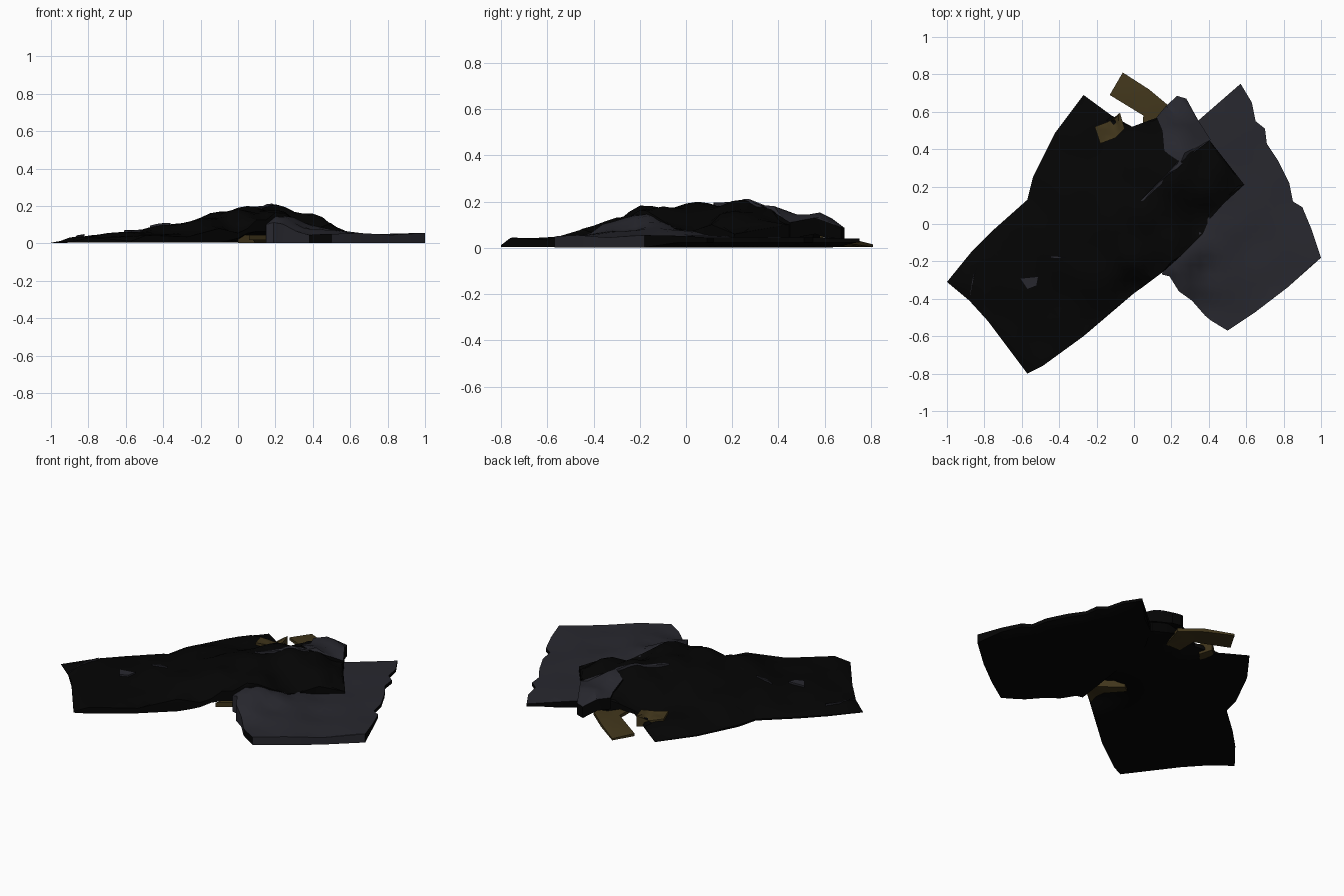
import bpy, bmesh, math
from mathutils import Vector
from mathutils.geometry import delaunay_2d_cdt, intersect_point_line

if "Cube" in bpy.data.objects:
    bpy.data.objects.remove(bpy.data.objects["Cube"])


def material(name, rgb):
    m = bpy.data.materials.new(name)
    m.diffuse_color = (*rgb, 1)
    m.use_nodes = True
    m.node_tree.nodes["Principled BSDF"].inputs["Base Color"].default_value = m.diffuse_color
    return m


BLACK = material("black cloth", (0.0013, 0.0013, 0.0013))
GREY = material("slate lining", (0.021, 0.021, 0.028))
BROWN = material("brown leather", (0.052, 0.036, 0.011))


def drape(points, power=3.2):
    """Height field blended from a few (x, y, z) control points."""
    def h(x, y):
        total = weight = 0.0
        for px, py, pz in points:
            w = 1 / (math.hypot(x - px, y - py) + 0.02) ** power
            total += w * pz
            weight += w
        return total / weight
    return h


def edge_blend(outline, x, y, width):
    """0 on the outline, rising to 1 at the given distance inside it."""
    p, best = Vector((x, y)), 9.0
    for a, b in zip(outline, outline[1:] + outline[:1]):
        q, t = intersect_point_line(p, Vector(a), Vector(b))
        q = Vector(a).lerp(Vector(b), min(max(t, 0), 1))
        best = min(best, (p - q).length)
    return min(best / width, 1)


def cloth(name, outline, top, bottom, top_mat, side_mat, step=0.05, lit_side=None):
    """Closed cloth layer: outline filled with a draped top and a lower face."""
    pts = [Vector(p) for p in outline]
    n = len(pts)
    edges = [(i, (i + 1) % n) for i in range(n)]
    xs, ys = [p.x for p in pts], [p.y for p in pts]
    for i in range(1, int((max(xs) - min(xs)) / step) + 1):
        for j in range(1, int((max(ys) - min(ys)) / step) + 1):
            pts.append(Vector((min(xs) + i * step + 0.0013, min(ys) + j * step + 0.0007)))
    vs, _, fs, *_ = delaunay_2d_cdt(pts, edges, [], 1, 1e-5)
    bm = bmesh.new()
    up, low, count = {}, {}, {}
    for f in fs:
        for i in f:
            if i not in up:
                x, y = vs[i]
                zt = top(x, y)
                up[i] = bm.verts.new((x, y, zt))
                low[i] = bm.verts.new((x, y, min(bottom(x, y), zt - 0.002)))
        for a, b in zip(f, list(f[1:]) + [f[0]]):
            count[(a, b)] = 1
        bm.faces.new([up[i] for i in f])
        bm.faces.new([low[i] for i in reversed(f)]).material_index = 1
    for a, b in count:
        if (b, a) not in count:
            side = bm.faces.new((up[b], up[a], low[a], low[b]))
            mid = (vs[a] + vs[b]) / 2
            side.material_index = 0 if lit_side and lit_side(mid) else 1
    bmesh.ops.recalc_face_normals(bm, faces=bm.faces)
    me = bpy.data.meshes.new(name)
    bm.to_mesh(me)
    bm.free()
    me.materials.append(top_mat)
    me.materials.append(side_mat)
    ob = bpy.data.objects.new(name, me)
    bpy.context.collection.objects.link(ob)
    bpy.ops.object.select_all(action='DESELECT')
    bpy.context.view_layer.objects.active = ob
    ob.select_set(True)
    bpy.ops.object.shade_smooth_by_angle(angle=math.radians(35))


# Upper black cloth: long diagonal body with a flap at the back left
black_out = [
    (-1, -.31), (-.88, -.41), (-.78, -.52), (-.57, -.8), (-.49, -.76), (-.27, -.6),
    (0, -.37), (.05, -.335), (.1, -.297), (.15, -.26), (.25, -.17), (.37, -.05),
    (.40, .02), (.48, .11), (.59, .21), (.41, .44), (.33, .55), (.16, .58),
    (.07, .55), (-.01, .52), (-.12, .58), (-.27, .69), (-.42, .49), (-.54, .25),
    (-.57, .13), (-.75, -.03), (-.87, -.15)]
black_base = drape([
    (-1, -.31, .012), (-.9, -.35, .035), (-.78, -.52, .03), (-.57, -.8, .012),
    (-.5, -.74, .045), (-.27, -.6, .035), (-.6, -.3, .06), (-.7, -.1, .04),
    (-.57, .13, .045), (-.4, -.45, .05), (-.35, -.15, .1), (-.3, .1, .105),
    (-.27, .69, .02), (-.45, .4, .03), (-.2, .4, .06), (-.13, .49, .045), (-.01, .52, .065),
    (0, -.37, .055), (.15, -.26, .125), (.2, -.21, .165), (-.15, -.25, .135), (0, -.18, .185),
    (-.08, 0, .17), (.05, .05, .2), (.2, .24, .21), (.05, .3, .17),
    (.2, -.1, .18), (.37, -.04, .085), (.4, .03, .07), (.38, .2, .16), (.59, .21, .06),
    (.4, .44, .1), (.25, .35, .175), (.16, .57, .12), (.25, .68, .075), (.23, .58, .145)])


def black_h(x, y):
    """Back-left hem tapers down to the ground."""
    h = black_base(x, y)
    if x < -.1 and y > x + .4:
        h *= 0.3 + 0.7 * edge_blend(black_out, x, y, 0.07)
    return h


def lifted(x, y):
    """Underside raised where the straps pass beneath the cloth."""
    lift = sum(0.06 * math.exp(-((x - a) ** 2 + (y - b) ** 2) / 0.016)
               for a, b in ((.09, -.28), (.07, .54), (.12, -.15)))
    return 0.004 + min(lift, 0.06)


cloth("black_cloth", black_out, black_h, lifted, BLACK, BLACK)

# Lower grey cloth spreading out to the right, black underneath with lifted hem
grey_out = [
    (.15, -.27), (.19, -.28), (.24, -.36), (.31, -.41), (.38, -.49), (.41, -.515),
    (.5, -.57), (.65, -.47), (.82, -.34), (1, -.18), (.95, -.03), (.9, .09), (.85, .12),
    (.83, .22), (.77, .34), (.71, .43), (.7, .51), (.65, .55), (.63, .65),
    (.57, .75), (.34, .55), (.25, .4), (.2, .1)]
grey_h = drape([
    (.15, -.27, .1), (.21, -.22, .145), (.27, -.16, .15), (.32, -.11, .115), (.39, -.02, .075),
    (.3, 0, .07), (.3, .1, .05), (.4, .3, .045), (.52, .1, .05), (.4, -.25, .07),
    (.5, -.57, .05), (.38, -.48, .045), (.8, -.33, .045), (1, -.18, .055),
    (.85, .12, .045), (.7, .43, .045), (.57, .75, .04), (.36, .56, .045),
    (.65, -.1, .045), (.6, .3, .045)])


def grey_b(x, y):
    if x > .5 and y > -.15:
        return 0.002 + 0.022 * (1 - edge_blend(grey_out, x, y, 0.06))
    return 0.002


cloth("grey_cloth", grey_out, grey_h, grey_b, GREY, BLACK,
      lit_side=lambda m: m.y < -.2 and not (.38 < m.x < .48))

# Grey turned-back corner and small lining folds lying on the black cloth
fold_h = lambda x, y: black_h(x, y) + 0.01
fold_b = lambda x, y: black_h(x, y) - 0.004
cloth("turned_corner", [
    (.12, .57), (.15, .5), (.16, .39), (.25, .33), (.41, .45), (.34, .56),
    (.28, .67), (.23, .685), (.17, .63)], fold_h,
    lambda x, y: black_h(x, y) - 0.06, GREY, BLACK)
slivers = [
    [(.03, .12), (.05, .122), (.262, .325), (.24, .34)],
    [(-.61, -.29), (-.51, -.28), (-.52, -.33), (-.57, -.35)],
    [(-.47, -.175), (-.42, -.185), (-.36, -.18), (-.42, -.17)],
    [(-.82, -.2), (-.85, -.26), (-.88, -.4), (-.86, -.27)]]
for i, outline in enumerate(slivers):
    cloth(f"lining_fold_{i + 1}", outline, fold_h, fold_b, GREY, GREY, step=0.025)

# Brown straps poking out at the back and passing under the cloth
strap_h = drape([(-.06, .81, .015), (-.13, .69, .02), (0, .68, .035),
                 (.1, .62, .045), (.19, .63, .04), (.1, .45, .05)])
cloth("long_strap", [(-.13, .69), (.05, .58), (.04, .45), (.14, .45), (.2, .62), (.08, .72), (-.06, .81)],
      strap_h, lambda x, y: max(0.004, strap_h(x, y) - 0.02), BROWN, BROWN)
cloth("strap_loop", [(-.21, .52), (-.18, .43), (-.1, .46), (-.05, .51), (-.075, .595), (-.13, .55)],
      lambda x, y: black_h(x, y) + 0.014, lambda x, y: 0.012, BROWN, BROWN, step=0.025)
cloth("under_strap", [(.06, -.305), (.14, -.245), (.2, -.2), (.16, -.12), (.04, -.03), (.0, -.06),
                      (.09, -.16), (.08, -.24)],
      lambda x, y: 0.045, lambda x, y: 0.018 if y < -.2 else 0.003, BROWN, BROWN)
